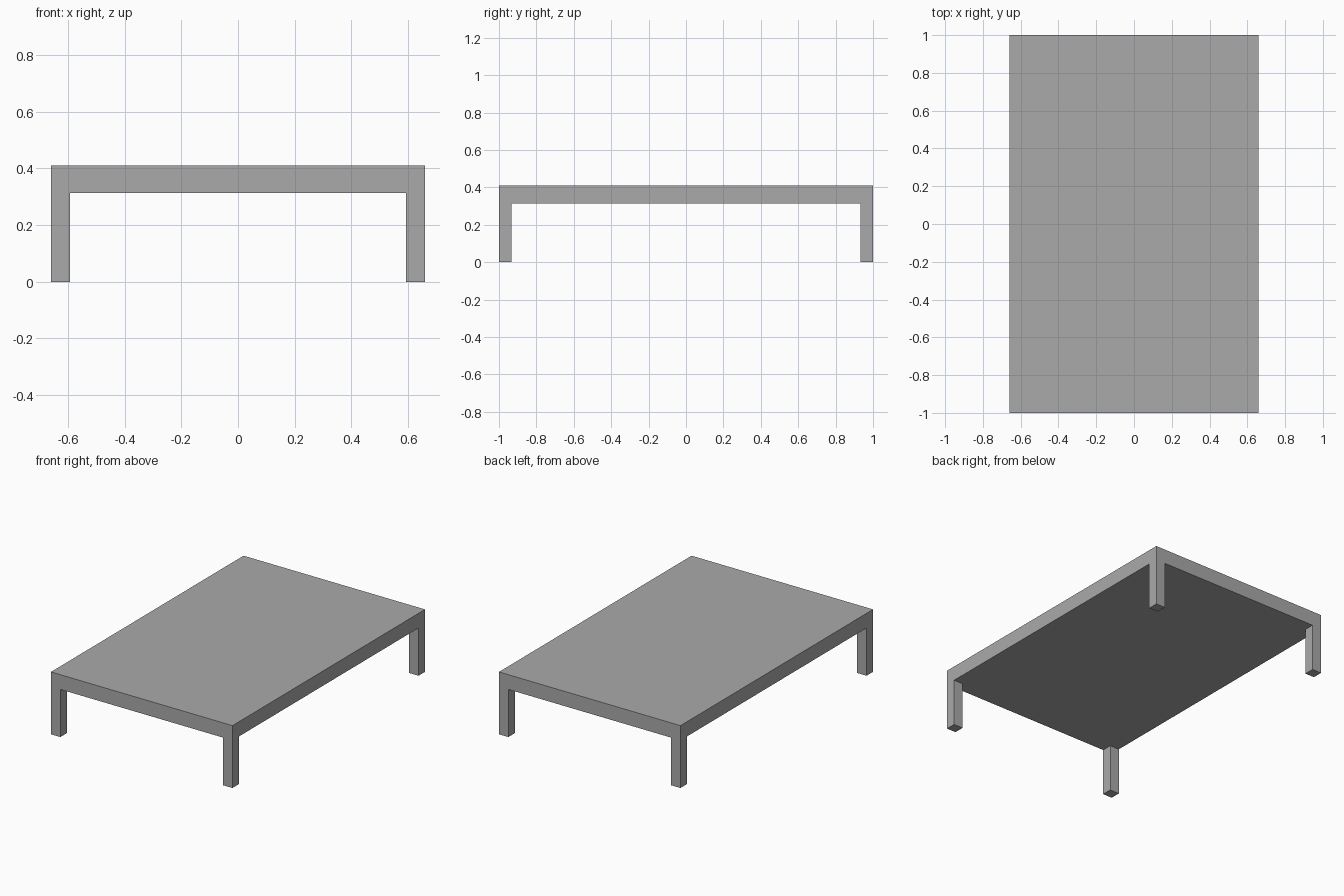
import bpy
import bmesh
from mathutils import Matrix, Vector

cube = bpy.data.objects.get("Cube")
if cube:
    bpy.data.objects.remove(cube, do_unlink=True)

HALF_X, HALF_Y = 0.66, 1.0     # half footprint
TOP, UNDER = 0.41, 0.313       # slab top and underside
LEG = 0.068                    # square leg width

# Plain grey finish
grey = bpy.data.materials.new("plain grey")
grey.use_nodes = True
color = (0.4, 0.4, 0.4, 1.0)
grey.diffuse_color = color
grey.node_tree.nodes["Principled BSDF"].inputs["Base Color"].default_value = color

# Table top slab
bm = bmesh.new()
bmesh.ops.create_cube(bm, size=1.0, matrix=Matrix.Translation((0, 0, (TOP + UNDER) / 2))
                      @ Matrix.Diagonal((2 * HALF_X, 2 * HALF_Y, TOP - UNDER, 1)))

# Cut lines along the inner sides of the legs
for axis, half in ((Vector((1, 0, 0)), HALF_X), (Vector((0, 1, 0)), HALF_Y)):
    for side in (-1, 1):
        bmesh.ops.bisect_plane(bm, geom=bm.verts[:] + bm.edges[:] + bm.faces[:],
                               plane_co=axis * side * (half - LEG), plane_no=axis)

# Legs pulled down from the four corner squares of the underside
bm.normal_update()
corners = []
for f in bm.faces:
    c = f.calc_center_median()
    if f.normal.z < -0.9 and abs(c.x) > HALF_X - LEG and abs(c.y) > HALF_Y - LEG:
        corners.append(f)
for f in corners:
    leg = bmesh.ops.extrude_discrete_faces(bm, faces=[f])["faces"][0]
    bmesh.ops.translate(bm, verts=leg.verts[:], vec=(0, 0, -UNDER))

# Weld, then merge the coplanar pieces into clean flat faces
bmesh.ops.remove_doubles(bm, verts=bm.verts[:], dist=1e-5)
bmesh.ops.dissolve_limit(bm, angle_limit=0.01, verts=bm.verts[:], edges=bm.edges[:])
bmesh.ops.recalc_face_normals(bm, faces=bm.faces[:])

mesh = bpy.data.meshes.new("low_table")
bm.to_mesh(mesh)
bm.free()
mesh.materials.append(grey)
table = bpy.data.objects.new("low_table", mesh)
bpy.context.collection.objects.link(table)
